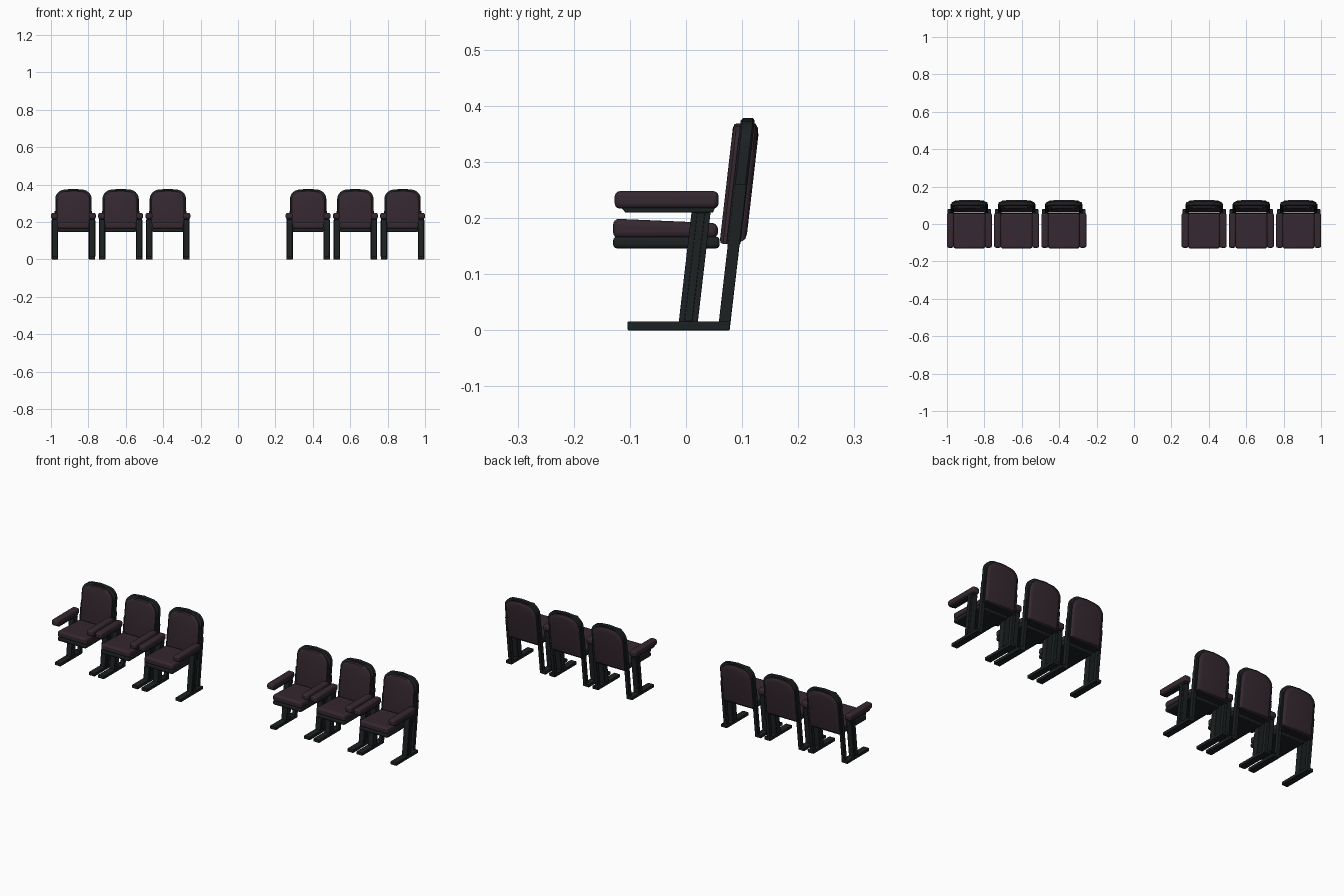
import bpy, bmesh, math

if "Cube" in bpy.data.objects:
    bpy.data.objects.remove(bpy.data.objects["Cube"])


def material(name, col):
    m = bpy.data.materials.new(name)
    m.diffuse_color = (*col, 1)
    m.use_nodes = True
    m.node_tree.nodes["Principled BSDF"].inputs["Base Color"].default_value = m.diffuse_color
    return m


FABRIC = material("dark_plum_fabric", (0.035, 0.021, 0.029))
METAL = material("black_metal", (0.012, 0.015, 0.016))
LEAN = 0.115                                   # backwards lean of the backrest
CENTRES = [-0.88, -0.6275, -0.375, 0.375, 0.6275, 0.88]
parts = []


def finish(name, bm, mat, bevel, segments):
    bmesh.ops.recalc_face_normals(bm, faces=bm.faces)
    me = bpy.data.meshes.new(name)
    bm.to_mesh(me)
    bm.free()
    me.materials.append(mat)
    ob = bpy.data.objects.new(name, me)
    bpy.context.collection.objects.link(ob)
    if bevel:
        mod = ob.modifiers.new("bevel", 'BEVEL')
        mod.width, mod.segments = bevel, segments
        mod.limit_method, mod.angle_limit = 'ANGLE', math.radians(40)
    bpy.ops.object.select_all(action='DESELECT')
    ob.select_set(True)
    bpy.context.view_layer.objects.active = ob
    bpy.ops.object.shade_smooth_by_angle(angle=math.radians(35))
    parts.append(ob)


def loft(bm, loops):
    rings = [[bm.verts.new(p) for p in loop] for loop in loops]
    n = len(rings[0])
    for a, b in zip(rings, rings[1:]):
        for i in range(n):
            j = (i + 1) % n
            bm.faces.new((a[i], a[j], b[j], b[i]))
    bm.faces.new(rings[0])
    bm.faces.new(rings[-1])


def side_profile(name, yz, x0, x1, mat, bevel=0, segments=2, pair=True):
    """Extrude a y-z profile along x, optionally on both sides of the chair."""
    bm = bmesh.new()
    for s in ((1, -1) if pair else (1,)):
        loft(bm, [[(s * x, y, z) for y, z in yz] for x in (x0, x1)])
    finish(name, bm, mat, bevel, segments)


def arch(half, bottom, top, off, rx=0.055, rz=0.05):
    """Leaning arched outline, flat below and rounded at the upper corners."""
    right = [(half, bottom)]
    for i in range(9):
        a = math.radians(90 * i / 8)
        right.append((half - rx + rx * math.cos(a),
                      top - 0.004 - rz + rz * math.sin(a)))
    pts = right + [(0, top)] + [(-x, z) for x, z in reversed(right)]
    return [(x, off + LEAN * z, z) for x, z in pts]


def back_part(name, layers, mat):
    bm = bmesh.new()
    loft(bm, [arch(*layer) for layer in layers])
    finish(name, bm, mat, 0, 1)


# Feet and legs
side_profile("foot", [(-0.104, 0), (0.078, 0), (0.079, 0.016), (-0.104, 0.016)],
             0.082, 0.116, METAL, 0.002)
side_profile("front_post", [(-0.013, 0.014), (0.021, 0.014), (0.044, 0.212), (0.01, 0.212)],
             0.084, 0.114, METAL, 0.002)
side_profile("post_rib", [(-0.003, 0.016), (0.011, 0.016), (0.034, 0.21), (0.02, 0.21)],
             0.112, 0.117, METAL, 0.001)
side_profile("rear_post", [(0.057, 0.002), (0.078, 0.002), (0.108, 0.26), (0.087, 0.26)],
             0.082, 0.1, METAL, 0.002)

# Armrests
side_profile("armrest_bracket", [(-0.108, 0.21), (0.048, 0.21), (0.052, 0.219), (-0.116, 0.219)],
             0.088, 0.115, METAL, 0.001)
side_profile("armrest_pad", [(-0.127, 0.217), (0.058, 0.217), (0.058, 0.248), (-0.127, 0.248)],
             0.083, 0.12, FABRIC, 0.009, 3)

# Seat
side_profile("seat_pan", [(-0.13, 0.146), (0.06, 0.146), (0.06, 0.167), (-0.13, 0.167)],
             -0.083, 0.083, METAL, 0.007, 3, False)
side_profile("seat_cushion", [(-0.13, 0.164), (0.057, 0.164), (0.057, 0.191), (-0.13, 0.199)],
             -0.084, 0.084, FABRIC, 0.011, 4, False)

# Backrest: frame, front cushion, bulged rear shell
back_part("back_frame", [(0.093, 0.154, 0.374, 0.0545), (0.097, 0.152, 0.378, 0.058),
                         (0.097, 0.152, 0.378, 0.076), (0.093, 0.154, 0.374, 0.0795)], METAL)
back_part("back_cushion", [(0.087, 0.154, 0.369, 0.058), (0.087, 0.154, 0.369, 0.048),
                           (0.084, 0.156, 0.367, 0.044), (0.078, 0.161, 0.361, 0.042)], FABRIC)
back_part("back_shell", [(0.087, 0.158, 0.37, 0.077), (0.086, 0.159, 0.368, 0.082),
                         (0.081, 0.163, 0.36, 0.087), (0.072, 0.172, 0.347, 0.089)], FABRIC)

# Repeat the chair: three on each side of the aisle
for ob in parts:
    for cx in CENTRES[1:]:
        dup = ob.copy()
        dup.location.x = cx
        bpy.context.collection.objects.link(dup)
    ob.location.x = CENTRES[0]
